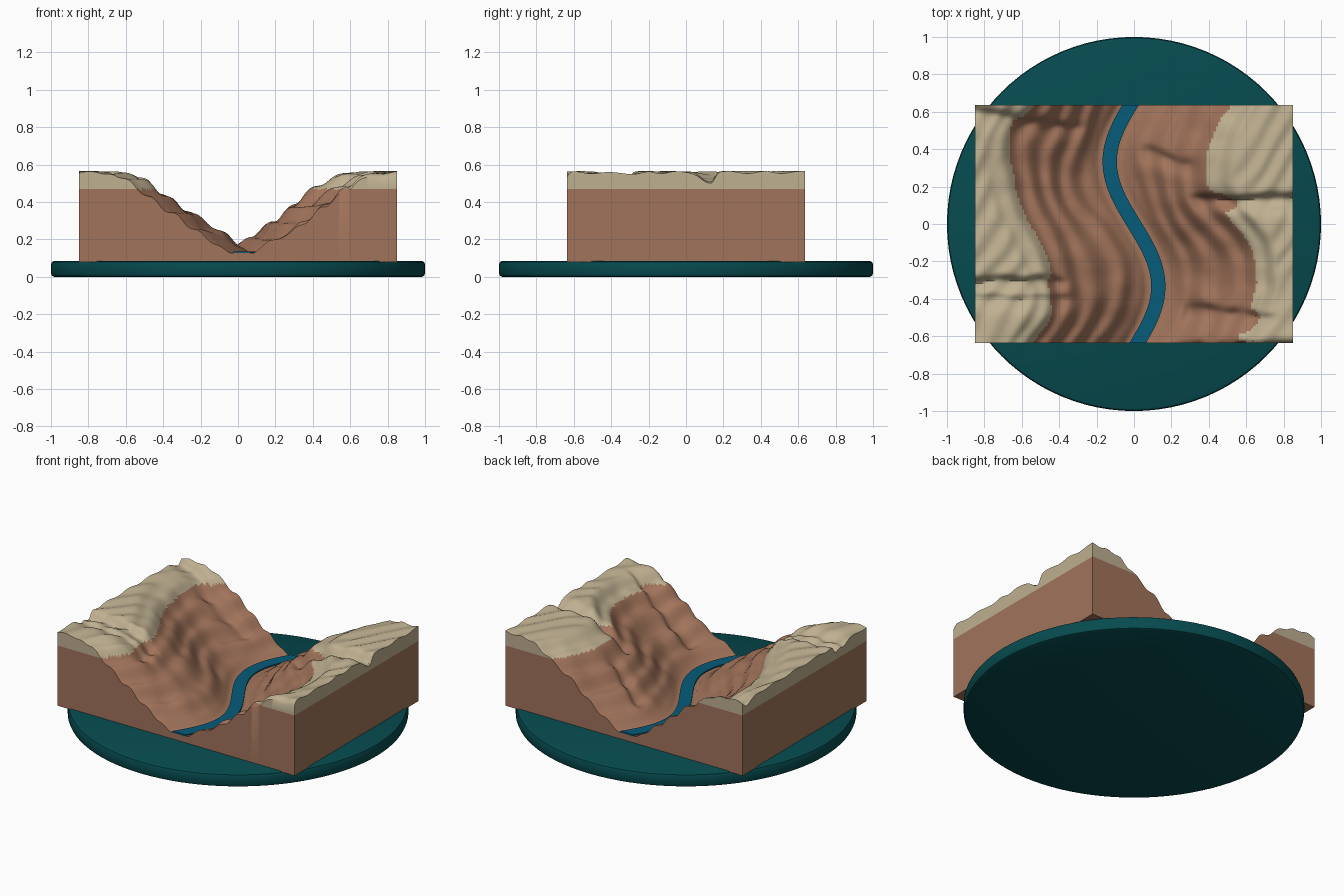
import bpy, bmesh, math
from mathutils import noise, Vector

HX, HY = 0.85, 0.635          # half size of the block
NX, NY = 136, 100             # grid cells
BOTTOM, STRATA, RIM = 0.08, 0.47, 0.565
FLOOR = 0.127

cube = bpy.data.objects.get("Cube")
if cube:
    bpy.data.objects.remove(cube, do_unlink=True)


def material(name, rgb):
    m = bpy.data.materials.new(name)
    m.use_nodes = True
    col = [(c / 255) ** 2.2 for c in rgb] + [1]
    m.diffuse_color = col
    m.node_tree.nodes["Principled BSDF"].inputs["Base Color"].default_value = col
    return m


teal = material("dark teal", (15, 76, 80))
brown = material("red brown rock", (160, 115, 91))
tan = material("pale tan rock", (189, 174, 143))
blue = material("river blue", (16, 92, 122))


def finish(name, bm, mats, angle=None):
    bmesh.ops.recalc_face_normals(bm, faces=bm.faces)
    me = bpy.data.meshes.new(name)
    bm.to_mesh(me)
    bm.free()
    for m in mats:
        me.materials.append(m)
    ob = bpy.data.objects.new(name, me)
    bpy.context.collection.objects.link(ob)
    if angle:
        bpy.ops.object.select_all(action="DESELECT")
        ob.select_set(True)
        bpy.context.view_layer.objects.active = ob
        bpy.ops.object.shade_smooth_by_angle(angle=math.radians(angle))
    return ob


def river_x(y):
    return -0.13 * math.sin(4.71 * y)


# side gullies: side, y, slope in y, start distance, end distance, depth
GULLIES = [
    (-1, -0.31, 0.0, 0.45, 1.2, 0.045),
    (-1, -0.40, 0.0, 0.40, 1.2, 0.03),
    (-1, 0.50, 0.14, 0.15, 1.2, 0.04),
    (1, 0.13, 0.0, 0.35, 1.2, 0.055),
    (1, 0.40, -0.25, 0.12, 0.5, 0.03),
    (1, -0.44, -0.14, 0.12, 0.7, 0.04),
    (1, -0.66, 0.0, 0.15, 1.2, 0.055),
]


def smoothstep(a, b, v):
    t = min(1, max(0, (v - a) / (b - a)))
    return t * t * (3 - 2 * t)


def height(x, y):
    d = x - river_x(y)
    s, side = abs(d), (1 if d > 0 else -1)
    ramp = smoothstep(0.06, 0.2, s)
    rough = noise.noise(Vector((x * 3.2, y * 3.2, 1.7)))
    wobble = noise.noise(Vector((x * 6, y * 9, 5.0)))
    # valley wall with terraces that follow the river
    z = FLOOR + 0.72 * max(0, s - 0.065)
    z += ramp * (0.012 * math.sin(s * 48 + 1.5 * side + 3 * rough) + 0.03 * rough + 0.012 * wobble)
    # plateau rounds off below the rim
    over = z - (RIM - 0.06)
    if over > 0:
        z = RIM - 0.06 + 0.06 * math.tanh(over / 0.06)
        z += 0.006 * smoothstep(0, 0.1, over) * (math.sin(46 * x - 30 * y + 3 * rough) - 1)
    for g_side, y0, slope, start, end, depth in GULLIES:
        if g_side == side:
            off = y - y0 - slope * (s - start) - 0.02 * wobble
            width = 0.025 if off > 0 else 0.06
            reach = smoothstep(start, start + 0.12, s) * (1 - smoothstep(end - 0.12, end, s))
            z -= depth * reach * math.exp(-(off / width) ** 2)
    return max(z, FLOOR)


# canyon block: height field, cut walls and underside
bm = bmesh.new()
grid = []
for j in range(NY + 1):
    y = -HY + 2 * HY * j / NY
    xs = [-HX + 2 * HX * i / NX for i in range(NX + 1)]
    grid.append([bm.verts.new((x, y, height(x, y))) for x in xs])
for j in range(NY):
    for i in range(NX):
        f = bm.faces.new((grid[j][i], grid[j][i + 1], grid[j + 1][i + 1], grid[j + 1][i]))
        f.material_index = int(f.calc_center_median().z > STRATA)
rim = grid[0] + [r[-1] for r in grid[1:]] + grid[-1][-2::-1] + [r[0] for r in grid[-2:0:-1]]
foot = [bm.verts.new((v.co.x, v.co.y, BOTTOM)) for v in rim]
walls = []
for k in range(len(rim)):
    n = (k + 1) % len(rim)
    walls.append(bm.faces.new((foot[k], foot[n], rim[n], rim[k])))
bm.faces.new(foot[::-1])
# rock layers show as a level line on the cut walls
geom = walls + list({e for f in walls for e in f.edges} | {v for f in walls for v in f.verts})
bmesh.ops.bisect_plane(bm, geom=geom, plane_co=(0, 0, STRATA), plane_no=(0, 0, 1))
bm.normal_update()
for f in bm.faces:
    if abs(f.normal.z) < 0.001:
        f.material_index = int(f.calc_center_median().z > STRATA)
finish("canyon_block", bm, [brown, tan], 40)

# river ribbon
bm = bmesh.new()
prev = None
for j in range(81):
    y = -HY + 2 * HY * j / 80
    lean = math.atan(-0.13 * 4.71 * math.cos(4.71 * y))
    half = 0.038 / math.cos(lean)
    row = [bm.verts.new((river_x(y) + o, y, z)) for o, z in
           ((-half, 0.128), (-half, 0.136), (half, 0.136), (half, 0.128))]
    if prev:
        for a in range(4):
            b = (a + 1) % 4
            bm.faces.new((prev[a], prev[b], row[b], row[a]))
    else:
        bm.faces.new(row)
    prev = row
bm.faces.new(prev[::-1])
finish("river", bm, [blue], 30)

# round display base with bevelled rims
bm = bmesh.new()
bmesh.ops.create_cone(bm, cap_ends=True, segments=96, radius1=1, radius2=1, depth=0.085)
bmesh.ops.translate(bm, verts=bm.verts, vec=(0, 0, 0.0425))
edges = [e for e in bm.edges if abs(e.verts[0].co.z - e.verts[1].co.z) < 0.001]
bmesh.ops.bevel(bm, geom=edges, offset=0.018, segments=2, profile=0.5, affect="EDGES")
finish("round_base", bm, [teal], 30)
